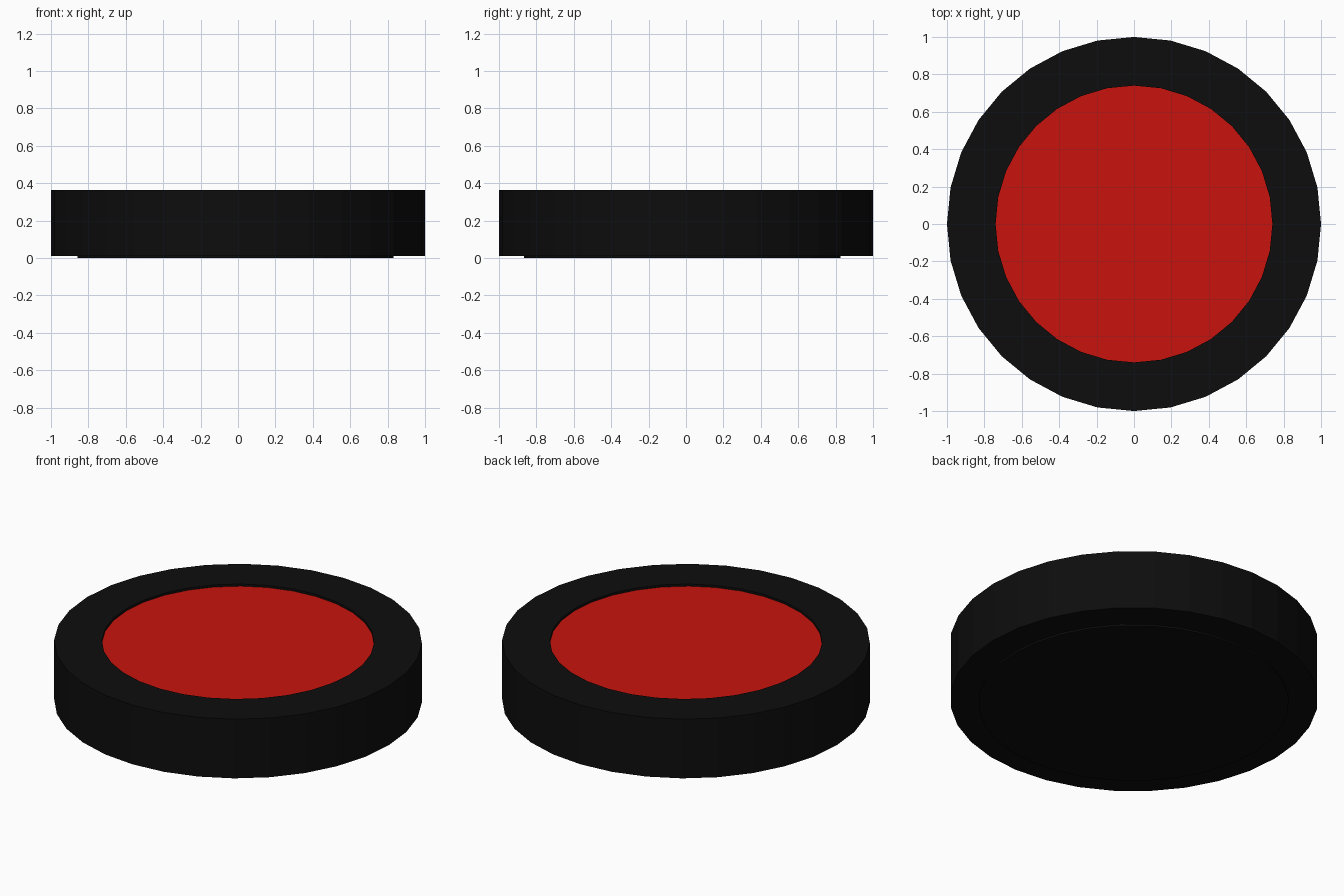
import bpy, bmesh, math

if "Cube" in bpy.data.objects:
    bpy.data.objects.remove(bpy.data.objects["Cube"])

SIDES = 32

def material(name, color):
    m = bpy.data.materials.new(name)
    m.diffuse_color = color
    m.use_nodes = True
    m.node_tree.nodes["Principled BSDF"].inputs["Base Color"].default_value = m.diffuse_color
    return m

def lathe(name, profile, mat, centre=(0, 0)):
    """Revolve (radius, z) points into flat-shaded rings, capping both ends."""
    bm = bmesh.new()
    rings = []
    for r, z in profile:
        rings.append([bm.verts.new((r * math.cos(2 * math.pi * i / SIDES),
                                    r * math.sin(2 * math.pi * i / SIDES), z))
                      for i in range(SIDES)])
    for a, b in zip(rings, rings[1:]):
        for i in range(SIDES):
            j = (i + 1) % SIDES
            bm.faces.new((a[i], a[j], b[j], b[i]))
    bm.faces.new(rings[0][::-1])
    bm.faces.new(rings[-1])
    bmesh.ops.recalc_face_normals(bm, faces=bm.faces)
    me = bpy.data.meshes.new(name)
    bm.to_mesh(me)
    bm.free()
    ob = bpy.data.objects.new(name, me)
    ob.location = (centre[0], centre[1], 0)
    me.materials.append(mat)
    bpy.context.collection.objects.link(ob)
    return ob

black = material("black", (0.004, 0.004, 0.004, 1))
red = material("red", (0.58, 0.007, 0.004, 1))

# Outer casing with a shallow recess in the top
casing = lathe("casing", [(1, 0.01), (1, 0.365), (0.74, 0.365), (0.74, 0.352)], black)

# Red face: colour the recess floor of the casing
casing.data.materials.append(red)
for p in casing.data.polygons:
    if len(p.vertices) == SIDES and p.center.z > 0.2:
        p.material_index = 1

# Thin base pad, slightly off centre underneath
lathe("base_pad", [(0.845, 0), (0.845, 0.01)], black, (-0.014, -0.02))
